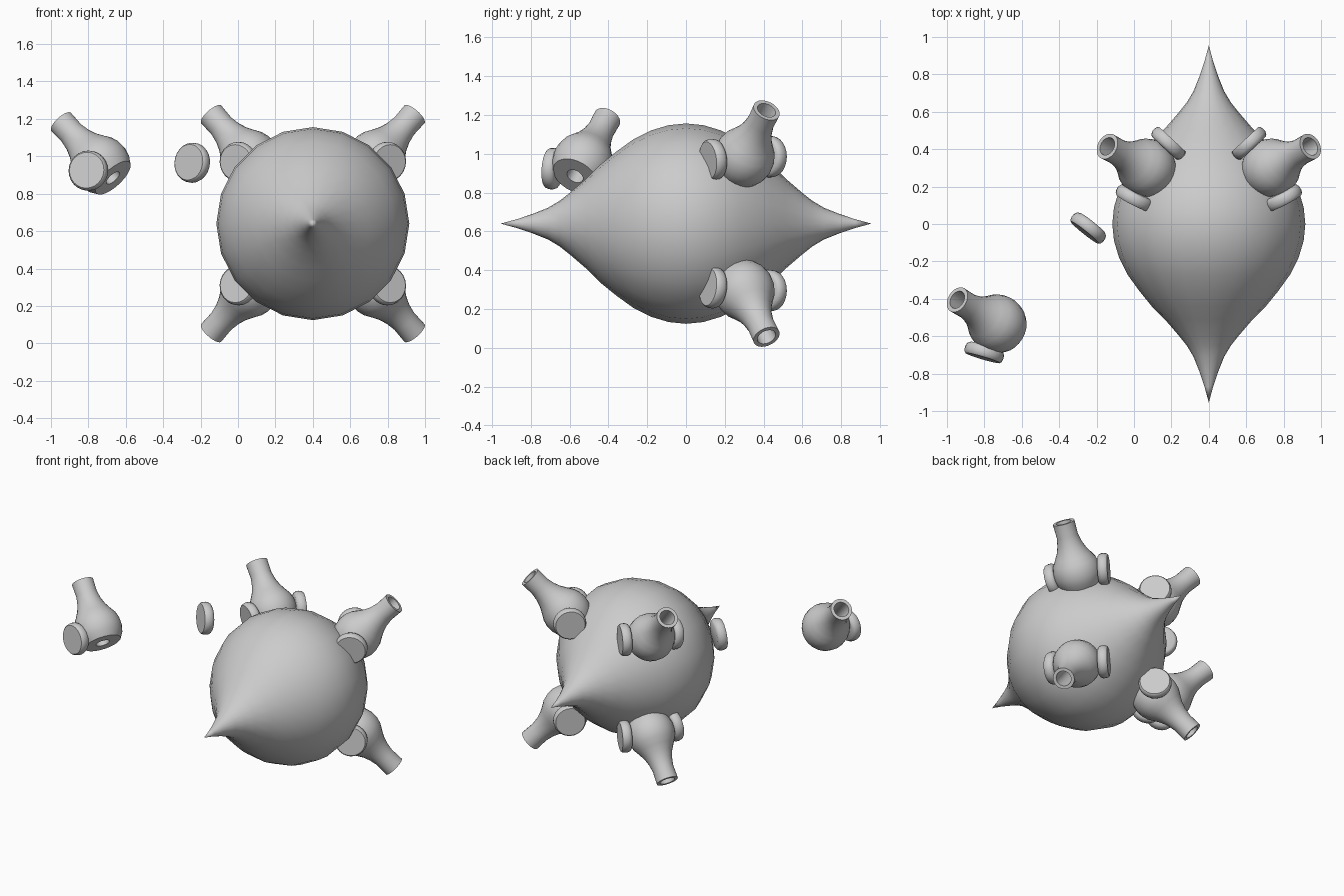
import bpy, bmesh, math
from mathutils import Vector

if "Cube" in bpy.data.objects:
    bpy.data.objects.remove(bpy.data.objects["Cube"])


def lathe(name, profile, origin, axis, sides, angle=35):
    """Revolve (distance, radius) points around an axis through origin."""
    axis = Vector(axis).normalized()
    rot = axis.to_track_quat('Z', 'Y')
    bm = bmesh.new()
    rings = []
    for d, r in profile:
        ring = []
        for i in range(sides):
            a = 2 * math.pi * i / sides
            ring.append(bm.verts.new(Vector(origin) + rot @ Vector((r * math.cos(a), r * math.sin(a), d))))
        rings.append(ring)
    for a, b in zip(rings, rings[1:]):
        for i in range(sides):
            j = (i + 1) % sides
            bm.faces.new((a[i], a[j], b[j], b[i]))
    bmesh.ops.remove_doubles(bm, verts=bm.verts, dist=1e-5)
    bmesh.ops.recalc_face_normals(bm, faces=bm.faces)
    mesh = bpy.data.meshes.new(name)
    bm.to_mesh(mesh)
    bm.free()
    ob = bpy.data.objects.new(name, mesh)
    bpy.context.collection.objects.link(ob)
    bpy.ops.object.select_all(action='DESELECT')
    ob.select_set(True)
    bpy.context.view_layer.objects.active = ob
    bpy.ops.object.shade_smooth_by_angle(angle=math.radians(angle))
    return ob


# profiles: half body, hollow nozzle with bulb, rounded cap
half = [(0.955, 0), (0.87, 0.023), (0.79, 0.05), (0.71, 0.082), (0.65, 0.118), (0.595, 0.162),
        (0.51, 0.235), (0.44, 0.305), (0.36, 0.37), (0.27, 0.435), (0.18, 0.48), (0.09, 0.507)]
body = [(-d, r) for d, r in half] + [(0, 0.516)] + half[::-1]
nozzle = [(0, 0.045), (0, 0.122), (0.04, 0.145), (0.085, 0.156), (0.13, 0.154), (0.17, 0.142),
          (0.21, 0.118), (0.25, 0.096), (0.295, 0.08), (0.35, 0.07), (0.44, 0.072),
          (0.44, 0.05), (0.34, 0.045), (0, 0.045)]
cap = [(-0.032, 0), (-0.032, 0.088), (-0.024, 0.1), (-0.008, 0.107), (0.01, 0.107),
       (0.026, 0.103), (0.033, 0.096), (0.033, 0)]

# pointed body
MID = Vector((0.4, 0, 0.64))
lathe("body", body, MID, (0, 1, 0), 20, 60)

# four attached nozzles with two caps each, mirrored in x and z
direction = Vector((-0.62, 0.34, 0.71)).normalized()
tip = Vector((-0.143, 0.415, 1.224))
parts = [("nozzle", nozzle, tip - direction * 0.44, direction),
         ("front_cap", cap, Vector((0.005, 0.142, 0.97)), Vector((-0.46, -0.88, -0.1))),
         ("back_cap", cap, Vector((0.182, 0.43, 0.985)), Vector((0.68, 0.73, 0.0)))]
for sx, side in ((1, "left"), (-1, "right")):
    for sz, level in ((1, "upper"), (-1, "lower")):
        flip = Vector((sx, 1, sz))
        for name, prof, pos, axis in parts:
            lathe(f"{level}_{side}_{name}", prof, MID + (pos - MID) * flip, axis * flip, 24)

# loose nozzle with one cap, and its detached cap
direction = Vector((-0.63, 0.38, 0.68)).normalized()
lathe("loose_nozzle", nozzle, Vector((-0.945, -0.405, 1.183)) - direction * 0.44, direction, 24)
lathe("loose_nozzle_cap", cap, (-0.80, -0.685, 0.923), (-0.28, -0.95, 0.08), 24)
lathe("detached_cap", cap, (-0.243, -0.02, 0.965), (-0.62, -0.78, 0.1), 24)
